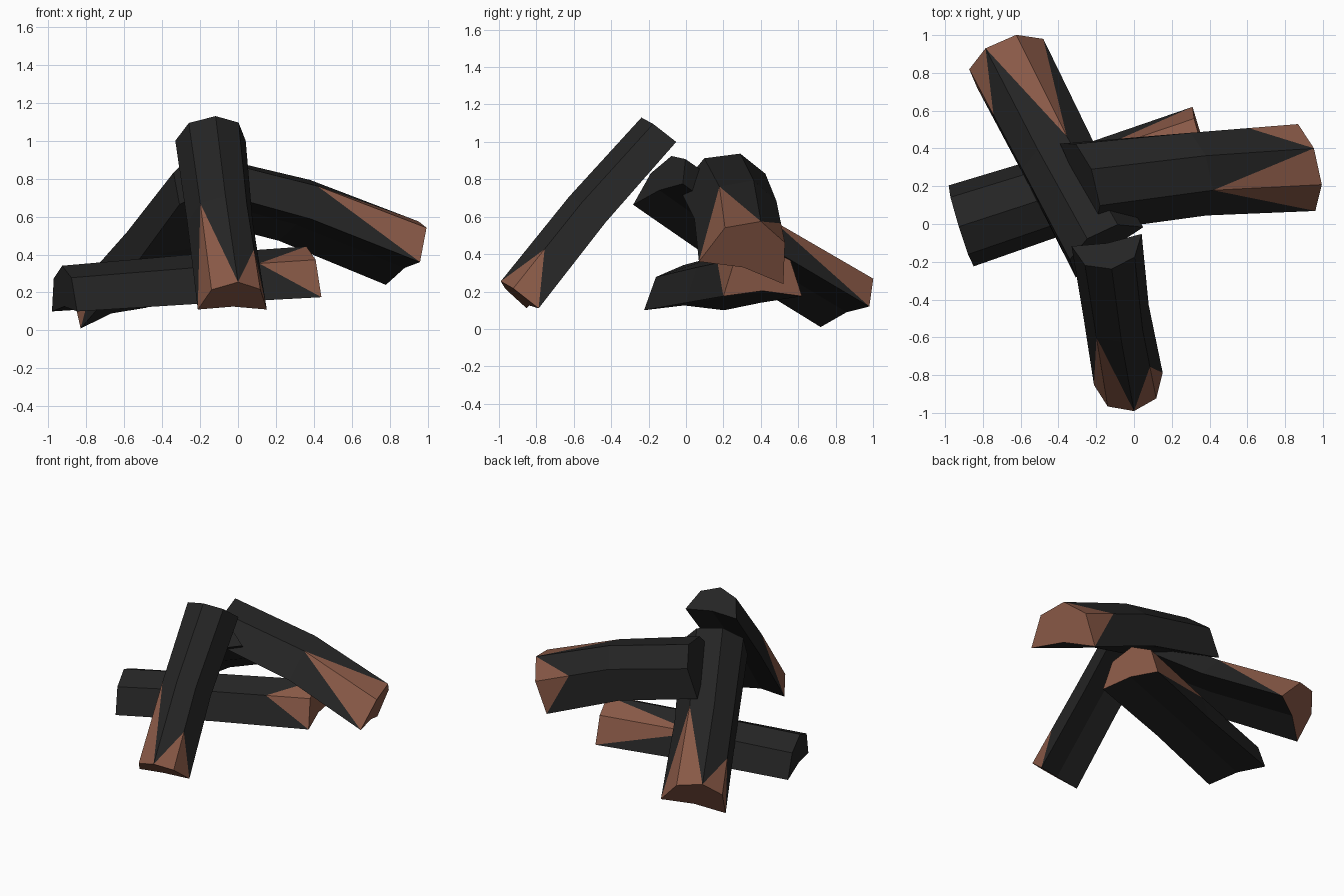
import bpy
import bmesh
from mathutils import Vector

cube = bpy.data.objects.get("Cube")
if cube:
    bpy.data.objects.remove(cube, do_unlink=True)


def material(name, color):
    mat = bpy.data.materials.new(name)
    mat.use_nodes = True
    mat.diffuse_color = color
    mat.node_tree.nodes["Principled BSDF"].inputs["Base Color"].default_value = color
    return mat


CHAR = material("charred_black", (0.018, 0.018, 0.018, 1))
WOOD = material("raw_brown_wood", (0.25, 0.1, 0.062, 1))

# Split log section: low left, upper left, crown, upper right, low right, underside
LL, UL, TOP, UR, LR, UNDER = range(6)
SECTION = [(-1, 0), (-0.72, 0.88), (0, 1.22), (0.69, 0.9), (1, 0), (0, 0.13)]


def log(name, end, mid, start, across):
    """Log from its raw end to its charred end; across is the half width vector."""
    end, mid, start, across = map(Vector, (end, mid, start, across))
    up = across.cross(start - end).normalized() * across.length
    if up.z < 0:
        up.negate()
    bm = bmesh.new()

    def ring(centre, width, height):
        return [bm.verts.new(centre + across * a * width + up * b * height)
                for a, b in SECTION]

    e = ring(end, 1, 1)
    m = ring(mid, 0.95, 0.96)
    s = ring(start, 1.02, 0.9)
    notch = bm.verts.new(e[UR].co.lerp(m[UR].co, 0.46))

    def face(index, *verts):
        bm.faces.new(verts).material_index = index

    # Charred half and flat underside
    for i in range(6):
        j = (i + 1) % 6
        face(0, m[i], m[j], s[j], s[i])
    for i, j in ((LR, UNDER), (UNDER, LL)):
        face(0, e[i], e[j], m[j], m[i])

    # Long split of raw wood on the left shoulder
    face(1, e[LL], e[UL], m[UL])
    face(1, e[UL], e[TOP], m[UL])
    face(0, e[LL], m[UL], m[LL])
    face(0, e[TOP], m[TOP], m[UL])

    # Short split on the right shoulder
    face(1, e[TOP], e[UR], notch)
    face(1, e[UR], e[LR], notch)
    face(0, e[TOP], notch, m[UR], m[TOP])
    face(0, e[LR], m[LR], m[UR], notch)

    # Creased end caps
    for r, index in ((e, 1), (s, 0)):
        face(index, r[UNDER], r[LL], r[UL], r[TOP])
        face(index, r[UNDER], r[TOP], r[UR], r[LR])

    bmesh.ops.recalc_face_normals(bm, faces=bm.faces)
    mesh = bpy.data.meshes.new(name)
    bm.to_mesh(mesh)
    bm.free()
    mesh.materials.append(CHAR)
    mesh.materials.append(WOOD)
    obj = bpy.data.objects.new(name, mesh)
    bpy.context.collection.objects.link(obj)


log("front_log", (-0.03, -0.82, 0.11), (-0.095, -0.46, 0.57),
    (-0.145, -0.085, 1.0), (0.182, 0.032, 0))
log("left_log", (0.87, 0.295, 0.30), (0.30, 0.26, 0.53),
    (-0.30, 0.195, 0.69), (-0.09, 0.226, -0.06))
log("back_log", (-0.655, 0.85, 0.065), (-0.385, 0.32, 0.385),
    (-0.13, -0.15, 0.72), (-0.175, -0.13, -0.055))
# Mirrored section: its long split faces the back
log("ground_log", (0.375, 0.41, 0.175), (-0.27, 0.2, 0.14),
    (-0.915, -0.01, 0.1), (0.065, -0.21, 0))
